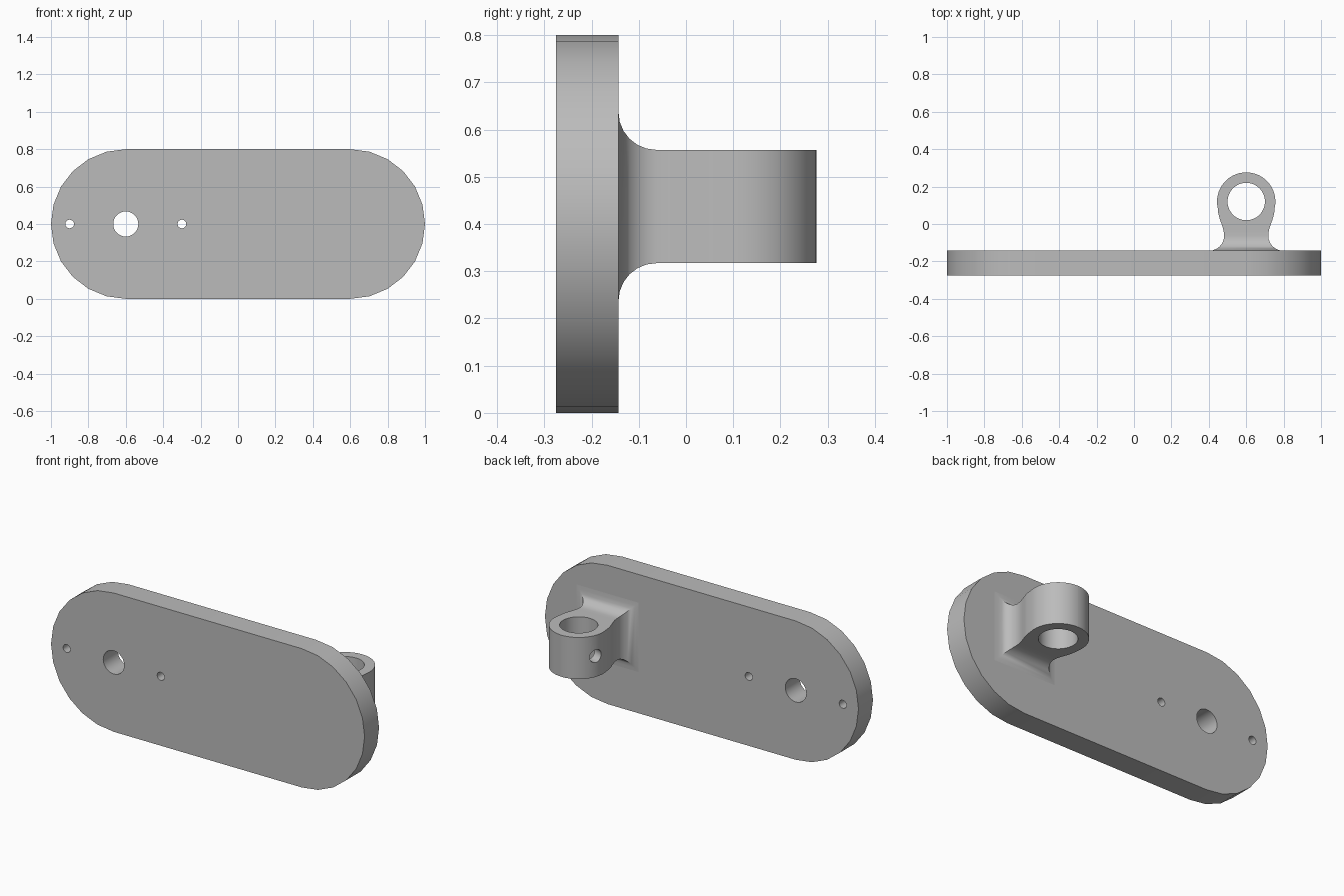
import bpy, bmesh, math
from mathutils import Vector

if "Cube" in bpy.data.objects:
    bpy.data.objects.remove(bpy.data.objects["Cube"], do_unlink=True)

grey = bpy.data.materials.new("plain grey")
grey.use_nodes = True
grey.diffuse_color = (0.5, 0.5, 0.5, 1)
grey.node_tree.nodes["Principled BSDF"].inputs["Base Color"].default_value = (0.5, 0.5, 0.5, 1)

FRONT, BACK, MID_Z = -0.275, -0.143, 0.4      # plate faces and centre line
LUG = Vector((0.6, 0.12, 0.437))              # centre of the eye
LUG_R, LUG_HALF = 0.156, 0.12


def make_object(name, bm):
    bmesh.ops.recalc_face_normals(bm, faces=bm.faces)
    mesh = bpy.data.meshes.new(name)
    bm.to_mesh(mesh)
    bm.free()
    mesh.materials.append(grey)
    obj = bpy.data.objects.new(name, mesh)
    bpy.context.collection.objects.link(obj)
    return obj


def drill(obj, centre, direction, radius, length, sides=32):
    """Cut a round hole through obj, then remove the cutter."""
    bpy.ops.mesh.primitive_cylinder_add(
        vertices=sides, radius=radius, depth=length, location=centre,
        rotation=Vector(direction).to_track_quat('Z', 'Y').to_euler())
    cutter = bpy.context.object
    cutter.hide_render = True
    cutter.data.materials.append(grey)
    mod = obj.modifiers.new("hole", 'BOOLEAN')
    mod.operation, mod.solver, mod.object = 'DIFFERENCE', 'EXACT', cutter
    bpy.context.view_layer.objects.active = obj
    bpy.ops.object.modifier_apply(modifier=mod.name)
    bpy.data.objects.remove(cutter, do_unlink=True)


def smooth(obj):
    bpy.ops.object.select_all(action='DESELECT')
    obj.select_set(True)
    bpy.context.view_layer.objects.active = obj
    bpy.ops.object.shade_smooth_by_angle(angle=math.radians(32))


# Base plate: a slot-shaped outline extruded towards the back
bm = bmesh.new()
STEPS = 12
outline = []
for side in (1, -1):
    for i in range(STEPS + 1):
        a = math.pi * (i / STEPS - 0.5)
        outline.append(bm.verts.new((side * (0.6 + 0.4 * math.cos(a)), FRONT,
                                     MID_Z + side * 0.4 * math.sin(a))))
face = bm.faces.new(outline)
extruded = bmesh.ops.extrude_face_region(bm, geom=[face])["geom"]
bmesh.ops.translate(bm, vec=(0, BACK - FRONT, 0),
                    verts=[v for v in extruded if isinstance(v, bmesh.types.BMVert)])
plate = make_object("base_plate", bm)
for x, r in ((-0.6, 0.067), (-0.9, 0.023), (-0.3, 0.023)):
    drill(plate, (x, (FRONT + BACK) / 2, MID_Z), (0, 1, 0), r, 0.4)
smooth(plate)

# Eye bracket: rectangular sections (y, half width, half height) lofted backwards
sections = [(BACK - 0.01, 0.2, 0.2)]
FILLET = 0.08
for i in range(7):                            # flared foot
    a = math.pi / 2 * i / 6
    flare = FILLET * (1 - math.sin(a))
    sections.append((BACK + FILLET * (1 - math.cos(a)), 0.118 + flare, LUG_HALF + flare))
for y, w in ((-0.035, 0.121), (-0.005, 0.13), (0.025, 0.141), (0.055, 0.149)):
    sections.append((y, w, LUG_HALF))         # neck
for i in range(17):                           # round end of the eye
    a = math.radians(-12 + 101.5 * i / 16)
    sections.append((LUG.y + LUG_R * math.sin(a), LUG_R * math.cos(a), LUG_HALF))

bm = bmesh.new()
loops = [[bm.verts.new((LUG.x + sx * w, y, LUG.z + sz * h))
          for sx, sz in ((-1, -1), (1, -1), (1, 1), (-1, 1))] for y, w, h in sections]
for a, b in zip(loops, loops[1:]):
    for i in range(4):
        j = (i + 1) % 4
        bm.faces.new((a[i], a[j], b[j], b[i]))
bm.faces.new(loops[0])
bm.faces.new(loops[-1])
bracket = make_object("eye_bracket", bm)
drill(bracket, LUG, (0, 0, 1), 0.1, 0.6, 48)

# Small hole through one wall of the eye
t = math.radians(160)
out = Vector((math.cos(t), math.sin(t), 0))
drill(bracket, LUG + out * 0.14, out, 0.037, 0.16, 24)
smooth(bracket)
